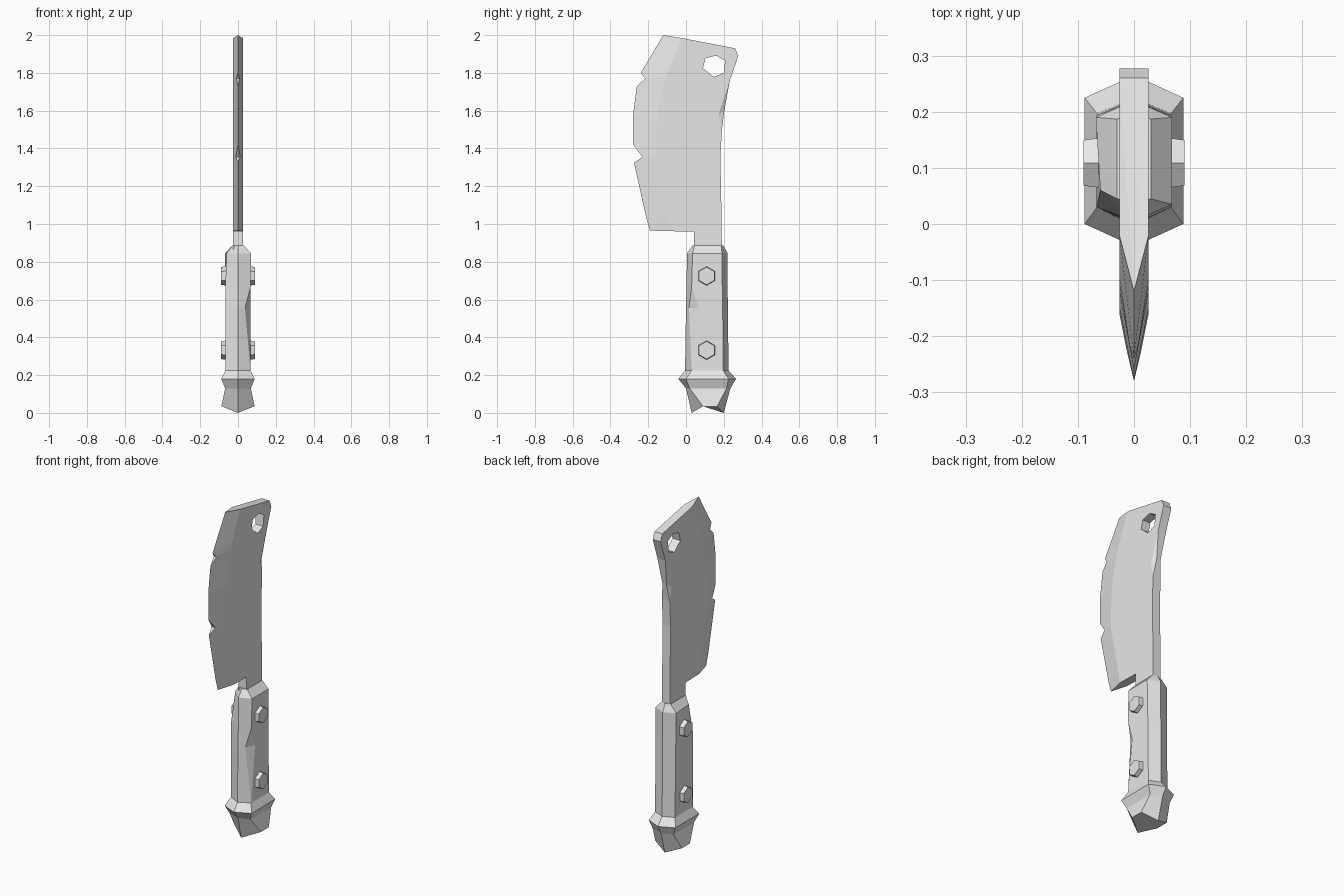
import bpy, bmesh
from mathutils import Matrix, Vector

cube = bpy.data.objects.get("Cube")
if cube:
    bpy.data.objects.remove(cube, do_unlink=True)

grey = bpy.data.materials.new("plain grey")
grey.use_nodes = True
grey.diffuse_color = (0.8, 0.8, 0.8, 1)
grey.node_tree.nodes["Principled BSDF"].inputs["Base Color"].default_value = (0.8, 0.8, 0.8, 1)


def finish(bm, name):
    bmesh.ops.remove_doubles(bm, verts=bm.verts, dist=0.0005)
    bmesh.ops.recalc_face_normals(bm, faces=bm.faces)
    mesh = bpy.data.meshes.new(name)
    bm.to_mesh(mesh)
    bm.free()
    mesh.materials.append(grey)
    ob = bpy.data.objects.new(name, mesh)
    bpy.context.collection.objects.link(ob)
    return ob


def bridge(bm, a, b):
    """Skin two closed rings of equal length with quads."""
    n = len(a)
    return [bm.faces.new((a[i], a[(i + 1) % n], b[(i + 1) % n], b[i])) for i in range(n)]


# Blade: outer rim (y, z), rim half thickness, and where the flat cheek starts
T = 0.026
cutting_edge = [
    ((-0.12, 2.0), 0, (-0.02, 1.984)),
    ((-0.24, 1.8), 0, (-0.09, 1.82)),
    ((-0.215, 1.77), 0.008, (-0.105, 1.78)),
    ((-0.26, 1.73), 0, (-0.12, 1.73)),
    ((-0.28, 1.58), 0, (-0.15, 1.58)),
    ((-0.28, 1.42), 0, (-0.16, 1.42)),
    ((-0.23, 1.355), 0.012, (-0.16, 1.355)),
    ((-0.275, 1.325), 0, (-0.158, 1.32)),
    ((-0.21, 1.03), 0, (-0.1, 1.04)),
    ((-0.19, 0.965), 0, (-0.085, 0.962)),
]
heel_and_tang = [(0.043, 0.96), (0.043, 0.86), (0.19, 0.86), (0.187, 1.1), (0.182, 1.35), (0.19, 1.5)]
spine_chip = [((0.203, 1.6), 0.013, (0.172, 1.58))]
tip = [(0.232, 1.76), (0.277, 1.89), (0.26, 1.93)]
square = lambda pts: [(p, T, p) for p in pts]
outline = cutting_edge + square(heel_and_tang) + spine_chip + square(tip)
hole = [(0.103, 1.877), (0.16, 1.892), (0.207, 1.865), (0.2, 1.8), (0.147, 1.778), (0.09, 1.825)]

bm = bmesh.new()
rims, holes = [], []
for side in (-1, 1):
    cheek = [bm.verts.new((side * T, *c)) for _, _, c in outline]
    rim = [bm.verts.new((side * w, *p)) for p, w, _ in outline]
    ring = [bm.verts.new((side * T, *p)) for p in hole]
    edges = [bm.edges.new((loop[i - 1], loop[i])) for loop in (cheek, ring) for i in range(len(loop))]
    bmesh.ops.triangle_fill(bm, use_beauty=True, edges=edges, normal=Vector((side, 0, 0)))
    bridge(bm, cheek, rim)
    rims.append(rim)
    holes.append(ring)
bridge(bm, *rims)
bridge(bm, *holes)
finish(bm, "blade")

# Handle: six-sided sections from the pommel up
# z, front ridge y, front shoulder y, rear shoulder y, rear ridge y, half width, shoulder lift
sections = [
    (0.0, 0.03, 0.09, 0.165, 0.2, 0.088, 0.035),
    (0.13, 0.0, 0.02, 0.215, 0.235, 0.068, 0),
    (0.18, -0.04, 0.0, 0.225, 0.265, 0.088, 0),
    (0.225, -0.005, 0.03, 0.197, 0.225, 0.066, 0),
    (0.555, 0.0, 0.03, 0.194, 0.222, 0.066, 0),
    (0.67, 0.003, 0.03, 0.192, 0.22, 0.067, 0),
    (0.845, 0.005, 0.035, 0.19, 0.22, 0.068, 0),
    (0.887, 0.036, 0.045, 0.187, 0.196, 0.03, 0),
]
bm = bmesh.new()
previous = None
for z, front, sf, sr, rear, w, lift in sections:
    up = z + lift
    pts = [(0, front, z), (w, sf, up), (w, sf, up), (w, sr, up),
           (0, rear, z), (-w, sr, up), (-w, sf, up)]
    if z == 0.555:      # gouge in the left front corner
        pts[1], pts[2] = (0.037, 0.016, z), (w, 0.066, z)
    if z == 0.845:      # worn upper corner on the right
        pts[6] = (-0.06, 0.06, z)
    ring = [bm.verts.new(p) for p in pts]
    if previous:
        bridge(bm, previous, ring)
    else:
        bm.faces.new(ring)
    previous = ring
bm.faces.new(previous)
finish(bm, "handle")

# Hexagonal rivets on both sides of the handle
for label, z in (("lower", 0.332), ("upper", 0.725)):
    for name, side in (("left", 1), ("right", -1)):
        bm = bmesh.new()
        bmesh.ops.create_cone(bm, cap_ends=True, segments=6, radius1=0.053, radius2=0.047, depth=0.04)
        turn = Matrix.Rotation(side * 1.5708, 4, "Y")
        bm.transform(Matrix.Translation((side * 0.07, 0.109, z)) @ turn)
        if abs(max(v.co.z for v in bm.verts) - z) < 0.05:   # points up and down
            bmesh.ops.rotate(bm, verts=bm.verts, cent=(0, 0.109, z), matrix=Matrix.Rotation(0.5236, 3, "X"))
        finish(bm, f"{label}_{name}_rivet")
